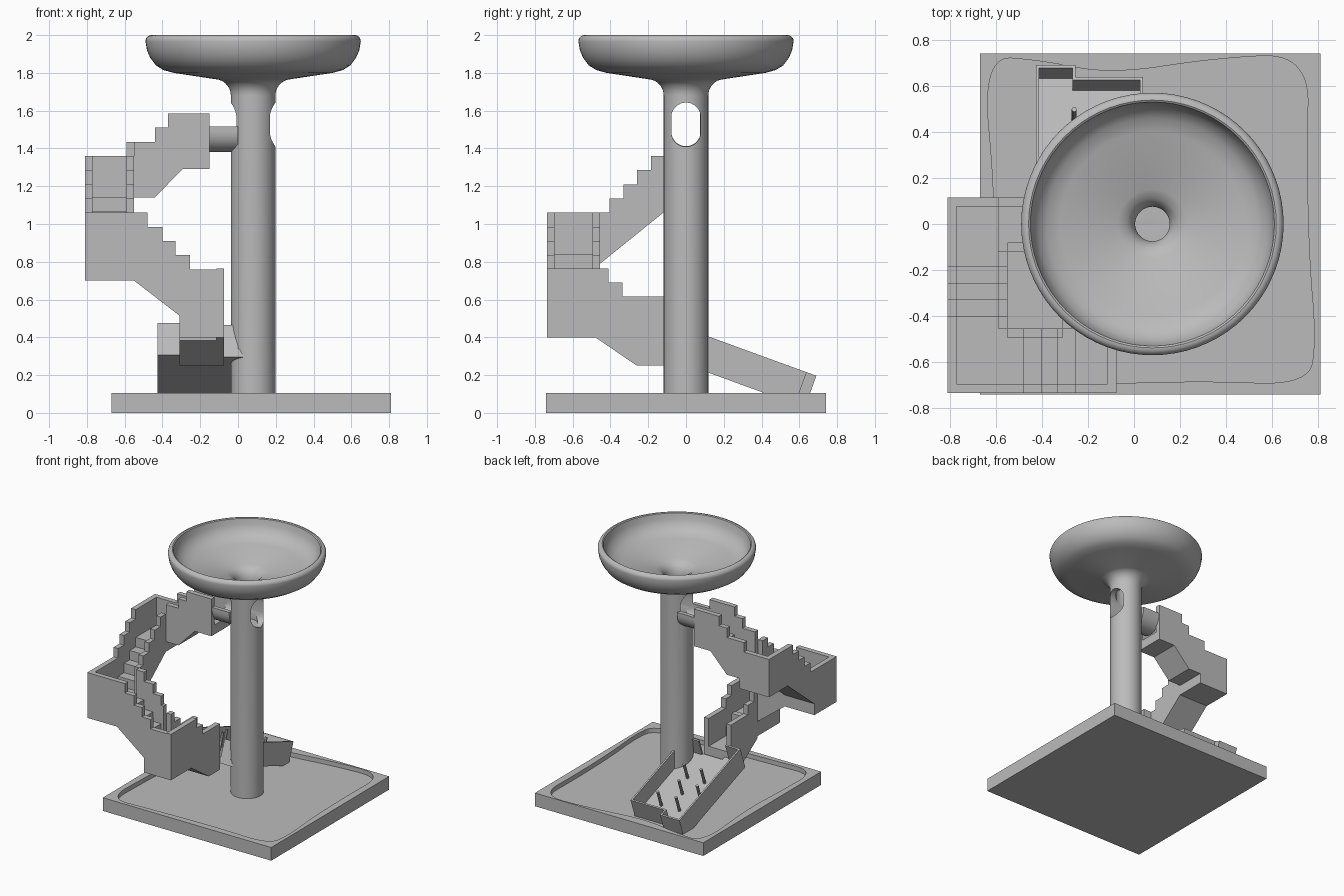
import bpy, bmesh, math
from mathutils import Matrix, Vector

if "Cube" in bpy.data.objects:
    bpy.data.objects.remove(bpy.data.objects["Cube"], do_unlink=True)

grey = bpy.data.materials.new("plain_grey")
grey.use_nodes = True
GREY = (0.5, 0.5, 0.5, 1)
grey.diffuse_color = GREY
grey.node_tree.nodes["Principled BSDF"].inputs["Base Color"].default_value = GREY

CX = 0.08          # column axis
WALL = 0.04        # stair wall thickness


def finish(name, bm):
    bmesh.ops.recalc_face_normals(bm, faces=bm.faces)
    mesh = bpy.data.meshes.new(name)
    bm.to_mesh(mesh)
    bm.free()
    mesh.materials.append(grey)
    ob = bpy.data.objects.new(name, mesh)
    bpy.context.collection.objects.link(ob)
    return ob


def prism(name, pts, axis, lo, hi, clip=(-9, 9)):
    """Extrude a profile along an axis, then trim it along its first direction."""
    place = {"x": lambda u, v, w: (w, u, v),
             "y": lambda u, v, w: (u, w, v),
             "z": lambda u, v, w: (u, v, w)}[axis]
    bm = bmesh.new()
    face = bm.faces.new([bm.verts.new(place(u, v, lo)) for u, v in pts])
    side = bmesh.ops.extrude_face_region(bm, geom=[face])["geom"]
    move = Vector(place(0, 0, hi - lo))
    bmesh.ops.translate(bm, vec=move, verts=[g for g in side if isinstance(g, bmesh.types.BMVert)])
    for limit, sign in zip(clip, (-1, 1)):
        geom = bm.verts[:] + bm.edges[:] + bm.faces[:]
        bmesh.ops.bisect_plane(bm, geom=geom, plane_co=place(limit, 0, 0),
                               plane_no=place(sign, 0, 0), clear_outer=True)
        bmesh.ops.holes_fill(bm, edges=[e for e in bm.edges if e.is_boundary], sides=0)
    return finish(name, bm)


def box(name, x0, x1, y0, y1, z0, z1):
    return prism(name, [(x0, y0), (x1, y0), (x1, y1), (x0, y1)], "z", z0, z1)


def select_only(ob):
    bpy.ops.object.select_all(action="DESELECT")
    ob.select_set(True)
    bpy.context.view_layer.objects.active = ob


def cut(ob, cutter):
    mod = ob.modifiers.new("cut", "BOOLEAN")
    mod.operation, mod.object, mod.solver = "DIFFERENCE", cutter, "EXACT"
    select_only(ob)
    bpy.ops.object.modifier_apply(modifier=mod.name)
    bpy.data.objects.remove(cutter, do_unlink=True)


def arc(cx, cz, r, a0, a1, n=16):
    angles = [math.radians(a0 + (a1 - a0) * i / n) for i in range(n + 1)]
    return [(cx + r * math.cos(a), cz + r * math.sin(a)) for a in angles]


def smooth_loop(pts, rounds=4):
    for _ in range(rounds):
        pts = [(p[0] * (1 - t) + q[0] * t, p[1] * (1 - t) + q[1] * t)
               for p, q in zip(pts, pts[1:] + pts[:1]) for t in (0.25, 0.75)]
    return pts


# Base plate with a freely curved shallow recess
base = box("base_plate", -0.67, 0.81, -0.74, 0.74, 0, 0.105)
outline = [(-0.66, 0.73), (-0.4, 0.71), (-0.1, 0.65), (0.35, 0.72), (0.76, 0.74), (0.75, 0.3),
           (0.76, -0.15), (0.79, -0.5), (0.76, -0.7), (0.3, -0.68), (-0.3, -0.7), (-0.63, -0.72),
           (-0.62, -0.3), (-0.6, 0.1)]
cut(base, prism("recess_cutter", smooth_loop(outline), "z", 0.07, 0.2))

# Column and funnel bowl turned in one piece
profile = ([(0, 0.06), (0.118, 0.06), (0.118, 1.68)]
           + arc(0.205, 1.68, 0.087, 180, 105, 8)
           + [(0.42, 1.8), (0.475, 1.815), (0.515, 1.84), (0.545, 1.88), (0.562, 1.92)]
           + arc(0.538, 1.968, 0.032, 0, 90, 6)
           + [(0.53, 1.995), (0.52, 1.95), (0.5, 1.91), (0.46, 1.875), (0.4, 1.855), (0.15, 1.81),
              (0.11, 1.79), (0.085, 1.76), (0.075, 1.72), (0.075, 1.41), (0, 1.41)])
bm = bmesh.new()
verts = [bm.verts.new((r, 0, z)) for r, z in profile]
edges = [bm.edges.new(pair) for pair in zip(verts, verts[1:])]
bmesh.ops.spin(bm, geom=verts + edges, cent=(0, 0, 0), axis=(0, 0, 1),
               angle=math.tau, steps=72, use_duplicate=False)
bmesh.ops.remove_doubles(bm, verts=bm.verts, dist=0.0005)
bmesh.ops.translate(bm, vec=(CX, 0, 0), verts=bm.verts)
column = finish("column_and_bowl", bm)
capsule = arc(0, 1.565, 0.078, 0, 180) + arc(0, 1.487, 0.078, 180, 360)
cut(column, prism("slot_cutter", capsule, "x", -0.2, 0.4))

# Half-pipe spout between the column and the first flight
spout = prism("spout", [(0.11, 1.515)] + arc(0, 1.49, 0.11, 0, -180) + [(-0.11, 1.515), (-0.078, 1.515)]
              + arc(0, 1.49, 0.078, -180, 0) + [(0.078, 1.515)], "x", -0.16, 0.0)
for ob in (column, spout):
    select_only(ob)
    bpy.ops.object.shade_smooth_by_angle(angle=math.radians(35))


# Stair flights: stepped channels with two walls and a stepped floor
def flight(name, axis, breaks, top, under, outer, inner, inner_clip, floor_clip):
    steps = []
    for i, (a, b) in enumerate(zip(breaks, breaks[1:])):
        steps += [(a, top - 0.075 * i), (b, top - 0.075 * i)]
    rail = steps + under
    tread = [(u, z - 0.22) for u, z in steps] + under
    inward = 1 if inner > outer else -1
    prism(name + "_outer_wall", rail, axis, outer, outer + inward * WALL)
    prism(name + "_inner_wall", rail, axis, inner - inward * WALL, inner, inner_clip)
    prism(name + "_steps", tread, axis, outer, inner, floor_clip)


flight("first_flight", "y", [-0.15, -0.37, -0.44, -0.59, -0.81], 1.585,
       [(-0.81, 1.06), (-0.55, 1.06), (-0.55, 1.14), (-0.44, 1.14), (-0.295, 1.29), (-0.15, 1.29)],
       0.115, -0.12, (-0.55, 9), (-9, 9))
box("first_landing_end_wall", -0.81, -0.77, -0.12, 0.115, 1.06, 1.36)
flight("second_flight", "x", [-0.12, -0.185, -0.26, -0.33, -0.405, -0.735], 1.36,
       [(-0.735, 0.7), (-0.455, 0.7), (-0.455, 0.79), (-0.12, 1.06)],
       -0.81, -0.55, (-0.455, 9), (-9, 9))
flight("third_flight", "y", [-0.81, -0.48, -0.4, -0.33, -0.255, -0.075], 1.06,
       [(-0.075, 0.4), (-0.31, 0.4), (-0.31, 0.515), (-0.55, 0.7), (-0.81, 0.7)],
       -0.735, -0.455, (-0.55, -0.31), (-0.55, 9))
flight("fourth_flight", "x", [-0.735, -0.41, -0.335, -0.12], 0.765,
       [(-0.12, 0.25), (-0.26, 0.25), (-0.48, 0.4), (-0.735, 0.4)],
       -0.075, -0.31, (-0.455, 9), (-0.455, 9))

# Sloping tray with thin walls, a stepped end lip and pins
T, H, FLOOR = 0.013, 0.18, 0.045
L, M, R = -0.425, -0.255, 0.04
END, SHORT = 0.815, 0.76
tray = [
    box("tray_floor_right", L, M, 0, END, 0, FLOOR),
    box("tray_floor_left", M, R, 0.03, SHORT, 0, FLOOR),
    box("tray_right_wall", L, L + T, 0, END, 0, H),
    box("tray_left_wall", R - T, R, 0.12, SHORT, 0, H),
    box("tray_back_wall", L, -0.3, 0, T, 0, H),
    box("tray_back_wall_left", -0.085, 0.0, 0.03, 0.03 + T, 0, H),
    box("tray_end_lip", L, M, END - T, END, 0, H),
    box("tray_lip_step", M - T, M, SHORT - T, END, 0, H),
    box("tray_short_lip", M, R, SHORT - T, SHORT, 0, H),
]
for i, (x, s) in enumerate([(-0.26, 0.61), (-0.1, 0.61), (-0.34, 0.45), (-0.18, 0.45),
                            (-0.27, 0.29), (-0.12, 0.29)]):
    tray.append(prism(f"tray_pin_{i + 1}", arc(x, s, 0.011, 0, 315, 7), "z", FLOOR - 0.01, H))
tilt = Matrix.Translation((0, -0.137, 0.306)) @ Matrix.Rotation(math.radians(-20), 4, "X")
for ob in tray:
    ob.data.transform(tilt)
